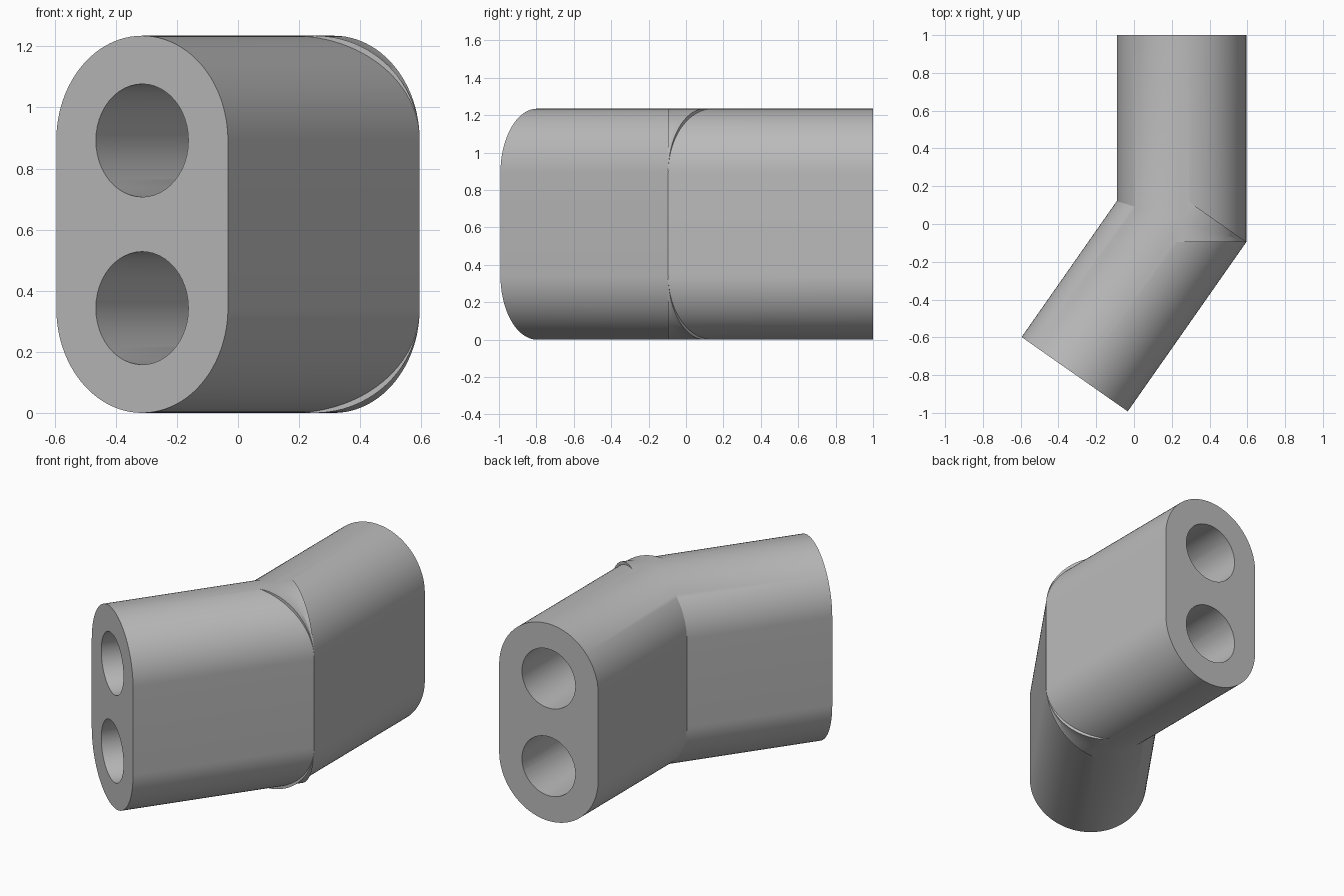
import bpy
import bmesh
from math import radians, sin, cos, pi
from mathutils import Matrix, Vector

cube = bpy.data.objects.get("Cube")
if cube:
    bpy.data.objects.remove(cube, do_unlink=True)

RADIUS, BORE = 0.343, 0.185
LOW, HIGH = 0.343, 0.892          # heights of the two bore centres
LENGTH = 1.095
CORNER = Vector((0.595, -0.095, 0))  # outer edge shared by both arms
BEND = radians(35)
STEPS = 48

grey = bpy.data.materials.new("plain grey")
grey.use_nodes = True
colour = (0.5, 0.5, 0.5, 1)
grey.diffuse_color = colour
grey.node_tree.nodes["Principled BSDF"].inputs["Base Color"].default_value = colour


def arc(z, r, start, sweep, count):
    """Points of an arc in the x-z plane, centred on the arm's axis."""
    return [(-RADIUS + r * cos(start + sweep * i / count),
             z + r * sin(start + sweep * i / count)) for i in range(count + 1)]


def prism(name, outline, placement, y0, y1):
    """Extrude an x-z outline along y, then place it."""
    bm = bmesh.new()
    face = bm.faces.new([bm.verts.new((x, y0, z)) for x, z in outline])
    side = bmesh.ops.extrude_face_region(bm, geom=[face])["geom"]
    moved = [v for v in side if isinstance(v, bmesh.types.BMVert)]
    bmesh.ops.translate(bm, verts=moved, vec=(0, y1 - y0, 0))
    bmesh.ops.recalc_face_normals(bm, faces=bm.faces)
    bm.transform(placement)
    mesh = bpy.data.meshes.new(name)
    bm.to_mesh(mesh)
    bm.free()
    obj = bpy.data.objects.new(name, mesh)
    bpy.context.collection.objects.link(obj)
    mesh.materials.append(grey)
    return obj


def combine(target, other, operation):
    """Apply a boolean and discard the helper."""
    mod = target.modifiers.new(operation.lower(), "BOOLEAN")
    mod.operation, mod.object, mod.solver = operation, other, "EXACT"
    bpy.context.view_layer.objects.active = target
    bpy.ops.object.modifier_apply(modifier=mod.name)
    bpy.data.objects.remove(other, do_unlink=True)


# Two arms with rounded tops and bottoms, hinged on the shared outer edge
stadium = arc(HIGH, RADIUS, 0, pi, STEPS) + arc(LOW, RADIUS, pi, pi, STEPS)
back = Matrix.Translation(CORNER)
front = back @ Matrix.Rotation(-BEND, 4, "Z")
body = prism("bent_double_tube", stadium, back, 0, LENGTH)
combine(body, prism("front_arm", stadium, front, -LENGTH, 0), "UNION")

# Two bores through each arm, meeting at the bend
for z in (LOW, HIGH):
    circle = arc(z, BORE, 0, 2 * pi, STEPS)[:-1]
    combine(body, prism("back_bore", circle, back, 0, LENGTH + 0.1), "DIFFERENCE")
    combine(body, prism("front_bore", circle, front, -LENGTH - 0.1, 0), "DIFFERENCE")

bpy.ops.object.select_all(action="DESELECT")
body.select_set(True)
bpy.context.view_layer.objects.active = body
bpy.ops.object.shade_smooth_by_angle(angle=radians(25))
